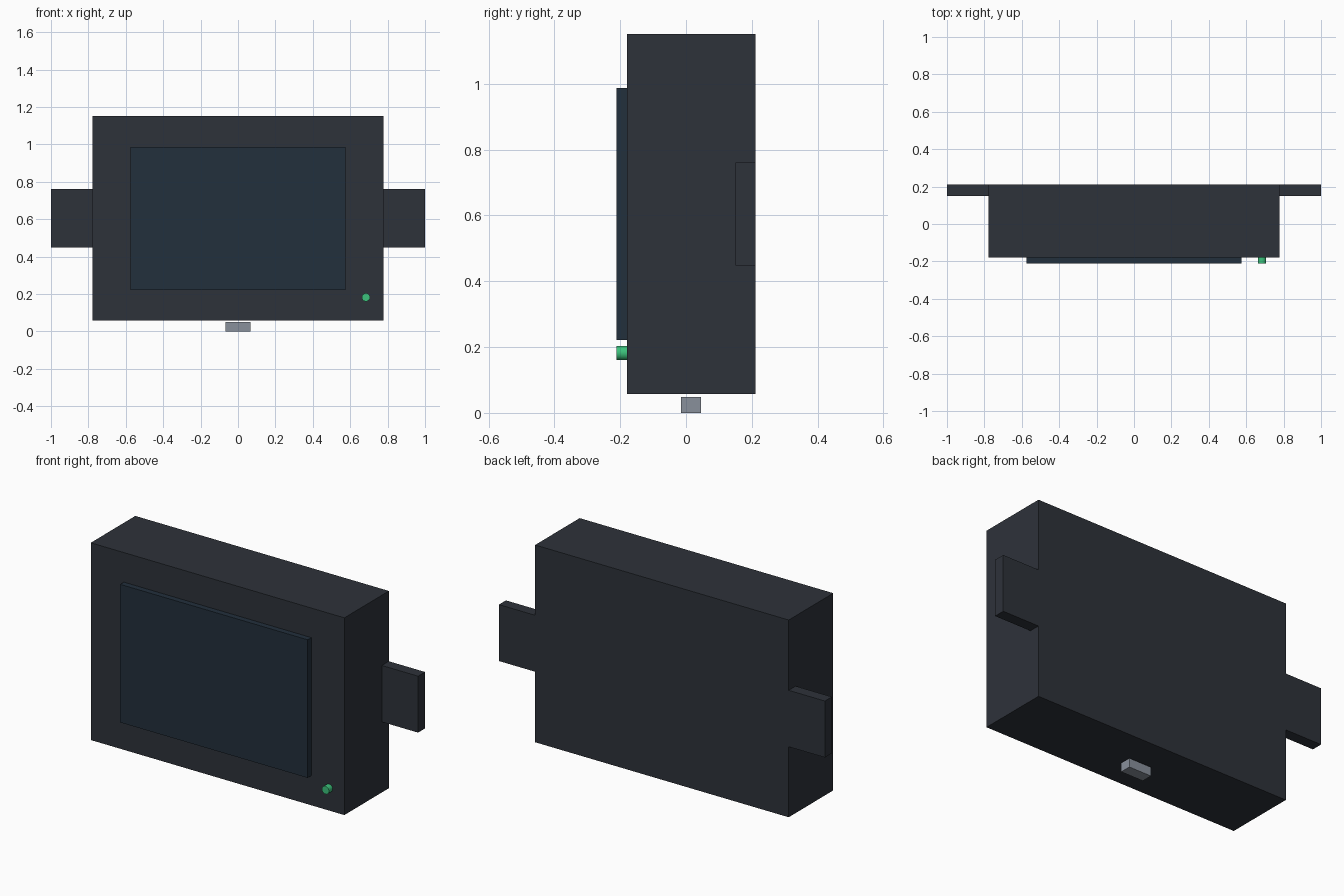
import bpy
import math

if "Cube" in bpy.data.objects:
    bpy.data.objects.remove(bpy.data.objects["Cube"])


def material(name, color):
    m = bpy.data.materials.new(name)
    m.diffuse_color = (*color, 1)
    m.use_nodes = True
    m.node_tree.nodes["Principled BSDF"].inputs["Base Color"].default_value = m.diffuse_color
    return m


def box(name, x, y, z, mat):
    """Box from (min, max) ranges on each axis."""
    bpy.ops.mesh.primitive_cube_add(size=1)
    ob = bpy.context.object
    ob.name = name
    ob.location = [(a + b) / 2 for a, b in (x, y, z)]
    ob.scale = [b - a for a, b in (x, y, z)]
    bpy.ops.object.transform_apply(location=True, rotation=False, scale=True)
    ob.data.materials.append(mat)
    return ob


dark = material("dark_plastic", (0.027, 0.032, 0.042))
glass = material("screen_glass", (0.016, 0.029, 0.045))
metal = material("port_metal", (0.25, 0.28, 0.33))
green = material("led_green", (0.045, 0.54, 0.2))

# Main housing and raised screen
box("housing", (-0.778, 0.778), (-0.179, 0.211), (0.057, 1.151), dark)
box("screen", (-0.575, 0.575), (-0.211, -0.179), (0.221, 0.987), glass)

# Mounting tabs, flush with the back, mirrored left to right
tabs = box("mounting_tabs", (0.778, 1.0), (0.15, 0.211), (0.448, 0.761), dark)
tabs.modifiers.new("mirror", 'MIRROR')

# Small connector just under the housing
box("bottom_port", (-0.068, 0.068), (-0.015, 0.046), (0.0, 0.049), metal)

# Status light on the front lower right
bpy.ops.mesh.primitive_cylinder_add(vertices=24, radius=0.022, depth=0.032,
                                    location=(0.684, -0.195, 0.182),
                                    rotation=(math.pi / 2, 0, 0))
led = bpy.context.object
led.name = "status_light"
led.data.materials.append(green)
bpy.ops.object.shade_smooth_by_angle(angle=math.radians(30))
